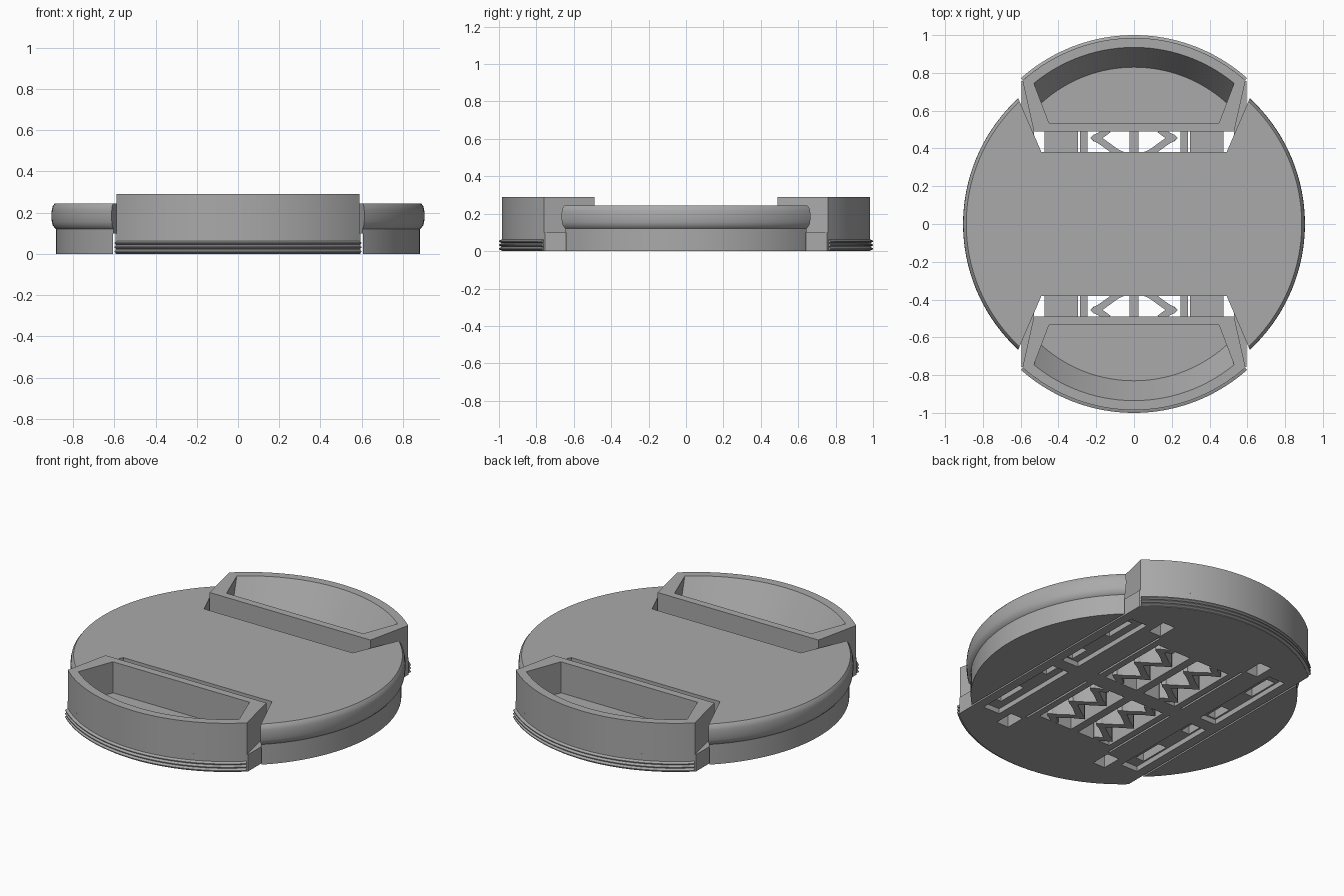
import bpy, bmesh, math

cube = bpy.data.objects.get("Cube")
if cube:
    bpy.data.objects.remove(cube)

GREY = (0.4, 0.4, 0.4, 1)
mat = bpy.data.materials.new("matte grey")
mat.use_nodes = True
mat.diffuse_color = GREY
mat.node_tree.nodes["Principled BSDF"].inputs["Base Color"].default_value = GREY


def finish(name, bm, smooth=True):
    bmesh.ops.recalc_face_normals(bm, faces=bm.faces)
    mesh = bpy.data.meshes.new(name)
    bm.to_mesh(mesh)
    bm.free()
    mesh.materials.append(mat)
    ob = bpy.data.objects.new(name, mesh)
    bpy.context.collection.objects.link(ob)
    if smooth:
        bpy.ops.object.select_all(action='DESELECT')
        ob.select_set(True)
        bpy.context.view_layer.objects.active = ob
        bpy.ops.object.shade_smooth_by_angle(angle=math.radians(30))
    return ob


def loft(bm, loops, caps=True):
    """Skin a stack of closed loops that share a point count."""
    rings = [[bm.verts.new(p) for p in loop] for loop in loops]
    n = len(rings[0])
    for a, b in zip(rings, rings[1:]):
        for i in range(n):
            j = (i + 1) % n
            bm.faces.new((a[i], a[j], b[j], b[i]))
    if caps:
        bm.faces.new(rings[0][::-1])
        bm.faces.new(rings[-1])
    return rings


def at(pts, z):
    return [(x, y, z) for x, y in pts]


def prism(bm, pts, z0, z1):
    loft(bm, [at(pts, z0), at(pts, z1)])


def box(bm, x0, x1, y0, y1, z0, z1):
    prism(bm, [(x0, y0), (x1, y0), (x1, y1), (x0, y1)], z0, z1)


def arc(radius, half_width, side, steps=40):
    """Arc of a clip, centred on the shifted clip axis, from +x to -x."""
    a = math.asin(half_width / radius)
    return [(radius * math.sin(a - 2 * a * i / steps),
             side * (0.1 + radius * math.cos(a - 2 * a * i / steps)))
            for i in range(steps + 1)]


def cut(ob, bm, name):
    cutter = finish(name, bm, False)
    cutter.hide_render = True
    mod = ob.modifiers.new("cut", 'BOOLEAN')
    mod.operation = 'DIFFERENCE'
    mod.solver = 'EXACT'
    mod.use_self = True
    mod.object = cutter
    bpy.context.view_layer.objects.active = ob
    bpy.ops.object.modifier_apply(modifier=mod.name)
    bpy.data.objects.remove(cutter)


SIDES = (-1, 1)

# Round cap body with a bulged rim
profile = [(0.882, 0), (0.882, 0.12)]
for i in range(9):
    t = -1 + 2 * i / 8
    profile.append((0.888 + 0.017 * math.sqrt(max(0, 1 - t * t)), 0.185 + 0.06 * t))
bm = bmesh.new()
N = 128
loft(bm, [[(r * math.cos(2 * math.pi * k / N), r * math.sin(2 * math.pi * k / N), z)
           for k in range(N)] for r, z in profile])
body = finish("cap_body", bm)

# Tapered openings for the clips, and the channel underneath
bm = bmesh.new()
for s in SIDES:
    prism(bm, [(-0.49, s * 0.38), (0.49, s * 0.38), (0.8, s * 1.1), (-0.8, s * 1.1)], -0.2, 0.5)
cut(body, bm, "clip_opening_cutter")
bm = bmesh.new()
box(bm, -0.605, 0.605, -1.2, 1.2, -0.1, 0.1)
cut(body, bm, "channel_cutter")

# Sliding base plate
bm = bmesh.new()
back = arc(0.885, 0.595, 1)
front = arc(0.885, 0.595, -1)[::-1]
prism(bm, back + front, 0, 0.1)
plate = finish("base_plate", bm)

# Spring bays, guide slots, latch pockets and slits
bm = bmesh.new()
recess = bmesh.new()
for sx in SIDES:
    for sy in SIDES:
        def hole(target, x0, x1, y0, y1, top):
            box(target, sx * x0, sx * x1, sy * y0, sy * y1, -0.1, top)
        hole(bm, 0.025, 0.245, 0.05, 0.5, 0.2)
        hole(bm, 0.475, 0.53, 0.05, 0.55, 0.2)
        hole(bm, 0.3, 0.38, 0.58, 0.7, 0.2)
        hole(bm, 0.285, 0.297, 0.05, 0.56, 0.2)
        hole(recess, 0.43, 0.54, 0.04, 0.62, 0.03)
cut(plate, bm, "bay_cutter")
cut(plate, recess, "recess_cutter")

# Guide tabs inside the slots
bm = bmesh.new()
for sx in SIDES:
    for sy in SIDES:
        box(bm, sx * 0.475, sx * 0.53, sy * 0.17, sy * 0.36, 0.03, 0.1)
finish("guide_tabs", bm, False)

# Serpentine springs
for sx, side in zip(SIDES, ("right", "left")):
    for sy, end in zip(SIDES, ("front", "back")):
        path = []
        turns, steps = 2.5, 100
        for i in range(steps + 1):
            t = 2 * math.pi * turns * i / steps
            path.append((0.135 + 0.078 * math.sin(t),
                         0.05 + 0.45 * i / steps + 0.015 * math.sin(2 * t)))
        edges = ([], [])
        for i, (x, y) in enumerate(path):
            a, b = path[max(i - 1, 0)], path[min(i + 1, steps)]
            dx, dy = b[0] - a[0], b[1] - a[1]
            d = math.hypot(dx, dy)
            for edge, w in zip(edges, (0.018, -0.018)):
                edge.append((sx * (x - dy / d * w), sy * (y + dx / d * w)))
        bm = bmesh.new()
        loft(bm, [[(*l, 0), (*r, 0), (*r, 0.095), (*l, 0.095)] for l, r in zip(*edges)])
        finish(f"spring_{end}_{side}", bm)

for s, end in zip(SIDES, ("front", "back")):
    # Hollow finger clip with a sloping outer wall in its pocket
    outer = [(-0.53, s * 0.49), (0.53, s * 0.49)] + arc(0.885, 0.59, s)
    rim = [(-0.45, s * 0.535), (0.45, s * 0.535)] + arc(0.835, 0.53, s)
    floor = [(-0.45, s * 0.535), (0.45, s * 0.535)] + arc(0.73, 0.492, s)
    bm = bmesh.new()
    rings = loft(bm, [at(outer, 0.1), at(outer, 0.29), at(rim, 0.29), at(floor, 0.105)])
    finish(f"finger_clip_{end}", bm)

    # Threaded ridges along the clip edge
    zigzag = [(0.87, 0.062), (0.87, 0)]
    for i in range(3):
        z = 0.003 + 0.02 * i
        zigzag += [(0.886, z), (0.9, z + 0.007), (0.9, z + 0.012), (0.886, z + 0.019)]
    bm = bmesh.new()
    half = math.asin(0.598 / 0.9)
    sections = []
    for i in range(41):
        a = half * (i / 20 - 1)
        sections.append([(r * math.sin(a), s * (0.1 + r * math.cos(a)), z) for r, z in zigzag])
    loft(bm, sections)
    finish(f"ridges_{end}", bm)
